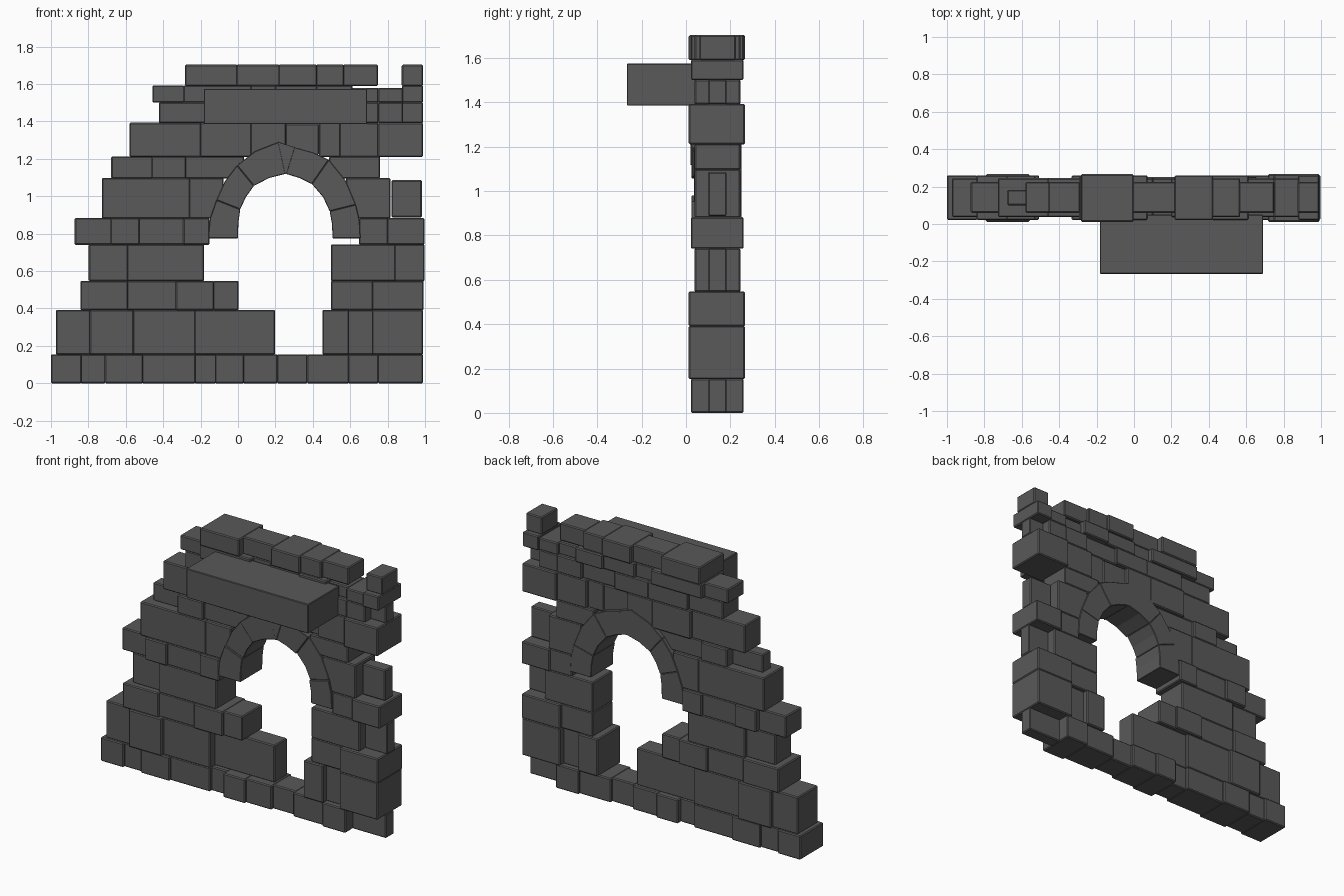
import bpy, bmesh

cube = bpy.data.objects.get("Cube")
if cube:
    bpy.data.objects.remove(cube, do_unlink=True)

stone = bpy.data.materials.new("dark_grey_stone")
stone.use_nodes = True
GREY = (0.1, 0.1, 0.1, 1)
stone.diffuse_color = GREY
stone.node_tree.nodes["Principled BSDF"].inputs["Base Color"].default_value = GREY

# Front and back of extra wide, wide, medium, narrow, slim and thin stones
DEPTH = {"X": (.012, .266), "W": (.022, .26), "M": (.038, .245),
         "N": (.06, .225), "S": (.09, .222), "T": (.1, .183)}
SNUG = 0.003  # overlap that closes the joints


def prism(name, outline, depth, bevel=0.006):
    """Extrude an x-z outline from front to back and chip its edges."""
    y0, y1 = depth
    bm = bmesh.new()
    face = bm.faces.new([bm.verts.new((x, y0, z)) for x, z in outline])
    ext = bmesh.ops.extrude_face_region(bm, geom=[face])
    verts = [g for g in ext["geom"] if isinstance(g, bmesh.types.BMVert)]
    bmesh.ops.translate(bm, verts=verts, vec=(0, y1 - y0, 0))
    bmesh.ops.recalc_face_normals(bm, faces=bm.faces)
    bmesh.ops.bevel(bm, geom=bm.edges[:], offset=bevel, segments=1,
                    affect="EDGES", clamp_overlap=True)
    mesh = bpy.data.meshes.new(name)
    bm.to_mesh(mesh)
    bm.free()
    mesh.materials.append(stone)
    obj = bpy.data.objects.new(name, mesh)
    bpy.context.collection.objects.link(obj)


def course(name, z0, z1, joints, sizes):
    """Lay a run of stones between neighbouring joints."""
    top = z1 + SNUG
    for i, size in enumerate(sizes):
        a, b = joints[i] - SNUG, joints[i + 1] + SNUG
        prism(f"{name}_stone_{i + 1}", [(a, z0), (b, z0), (b, top), (a, top)],
              DEPTH[size])


# Base and left side of the wall
course("base", 0, .152, [-.997, -.84, -.71, -.51, -.23, -.12, .03, .21, .37, .59, .75, .987],
       "WMWMNWMNMWT")
course("left_plinth", .152, .39, [-.97, -.79, -.56, -.23, .195], "MXMS")
course("left_low", .39, .545, [-.84, -.59, -.33, -.13, 0], "WMWM")
course("left_jamb", .545, .74, [-.795, -.59, -.185], "NM")
course("left_spring", .74, .88, [-.87, -.68, -.53, -.29, -.155], "NWMW")
course("left_haunch", .88, 1.095, [-.725, -.26, -.08], "MM")
course("left_shoulder", 1.095, 1.21, [-.675, -.46, -.28, .03], "TMN")

# Right side of the wall
course("right_plinth", .152, .39, [.455, .59, .72, .987], "WNX")
course("right_low", .39, .545, [.5, .72, .99], "MX")
course("right_jamb", .545, .74, [.5, .84, .995], "MT")
course("right_spring", .74, .88, [.65, .8, .995], "MW")
course("right_haunch", .88, 1.095, [.58, .812], "M")
course("right_outer", .887, 1.083, [.823, .98], "T")
course("right_shoulder", 1.095, 1.21, [.49, .757], "M")

# Courses above the arch
course("over_arch_left", 1.21, 1.39, [-.577, -.2, .07, .253], "NMM")
course("over_keystone", 1.22, 1.385, [.257, .43], "N")
course("over_arch_right", 1.21, 1.39, [.435, .545, .75, .987], "NMX")
course("behind_slab", 1.39, 1.5, [-.42, -.18, .1, .34, .58, .75, .88, .987], "NMMNMMT")
course("above_slab", 1.5, 1.59, [-.455, -.29, .07, .2, .42, .61], "NWNMW")
course("upper_right", 1.5, 1.575, [.61, .75, .88], "NM")
course("upper_corner", 1.5, 1.59, [.88, .987], "W")
course("top", 1.59, 1.7, [-.28, -.005, .22, .42, .565, .745], "XNWMN")
course("top_corner", 1.59, 1.7, [.878, .987], "N")

# Pointed arch: (outer, inner) joint points from springing to apex
LEFT = [[(-.16, .775), (0, .775)], [(-.115, .98), (.012, .93)],
        [(-.005, 1.165), (.085, 1.055)], [(.218, 1.29), (.255, 1.12)]]
RIGHT = [[(.655, .775), (.505, .775)], [(.63, .955), (.49, .92)],
         [(.485, 1.195), (.395, 1.065)], [(.3, 1.262), (.255, 1.12)]]
# Bend of each stone at its middle: (outer, inner)
LEFT_BEND = [[(-.15, .88), (.002, .86)], [(-.07, 1.08), (.042, .995)],
             [(.09, 1.24), (.165, 1.097)]]
RIGHT_BEND = [[(.65, .87), (.503, .85)], [(.575, 1.085), (.455, .995)],
              [(.4, 1.235), (.33, 1.097)]]
for side, joints, bends in (("left", LEFT, LEFT_BEND), ("right", RIGHT, RIGHT_BEND)):
    for i, (outer, inner) in enumerate(bends):
        (o0, i0), (o1, i1) = joints[i], joints[i + 1]
        prism(f"{side}_arch_stone_{i + 1}", [o0, outer, o1, i1, inner, i0],
              (.025 + .01 * (i % 2), .25), .003)
prism("keystone", [(.214, 1.29), (.304, 1.262), (.259, 1.118), (.251, 1.118)],
      (.02, .25), .001)

# Slab projecting from the front
prism("projecting_slab", [(-.183, 1.385), (.69, 1.385), (.69, 1.574), (-.183, 1.574)],
      (-.267, .05), .004)
